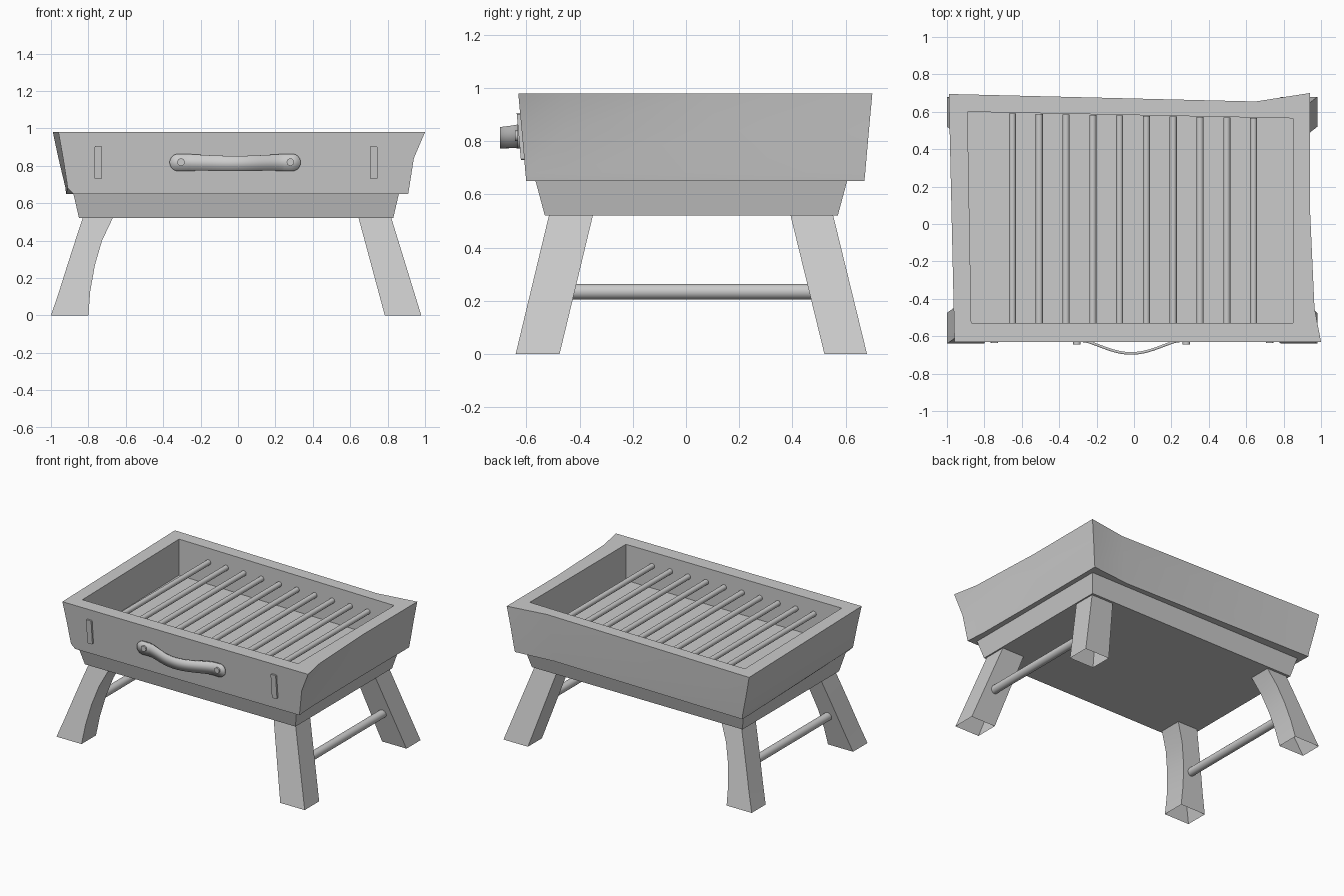
import bpy, bmesh, math
from mathutils import Vector

if "Cube" in bpy.data.objects:
    bpy.data.objects.remove(bpy.data.objects["Cube"])


def make(name, verts, faces, smooth=None):
    me = bpy.data.meshes.new(name)
    bm = bmesh.new()
    vs = [bm.verts.new(v) for v in verts]
    for f in faces:
        bm.faces.new([vs[i] for i in f])
    bmesh.ops.recalc_face_normals(bm, faces=bm.faces)
    bm.to_mesh(me)
    bm.free()
    ob = bpy.data.objects.new(name, me)
    bpy.context.collection.objects.link(ob)
    if smooth:
        bpy.ops.object.select_all(action='DESELECT')
        ob.select_set(True)
        bpy.context.view_layer.objects.active = ob
        bpy.ops.object.shade_smooth_by_angle(angle=math.radians(smooth))
    return ob


def loft(name, rings, cap_start=True, cap_end=True, smooth=None):
    """Skin a list of equally long closed rings."""
    n = len(rings[0])
    verts = [p for r in rings for p in r]
    faces = [(k * n + i, k * n + (i + 1) % n, (k + 1) * n + (i + 1) % n, (k + 1) * n + i)
             for k in range(len(rings) - 1) for i in range(n)]
    if cap_start:
        faces.append(tuple(range(n)))
    if cap_end:
        faces.append(tuple(range((len(rings) - 1) * n, len(rings) * n)))
    return make(name, verts, faces, smooth)


def rod(name, x, z, y0, y1, r, sides=16):
    rings = [[(x + r * math.cos(2 * math.pi * i / sides), y, z + r * math.sin(2 * math.pi * i / sides))
              for i in range(sides)] for y in (y0, y1)]
    return loft(name, rings, smooth=40)


def at(z, pts):
    return [(x, y, z) for x, y in pts]


# Firebox: hand-shaped tray with slightly warped rim, open on top
rim = [(-.96, -.63), (1, -.63), (.965, -.45), (.94, .1), (.94, .70), (.65, .655), (-.99, .695)]
mid = [(-.935, -.617), (.94, -.617), (.93, -.45), (.92, .1), (.92, .687), (.63, .65), (-.96, .685)]
low = [(-.91, -.603), (.915, -.603), (.907, -.45), (.90, .1), (.90, .673), (.61, .642), (-.922, .673)]
base = [(-.88, -.60), (.91, -.60), (.90, -.45), (.895, .1), (.895, .67), (.60, .64), (-.92, .67)]
inner = [(-.87, -.53), (.85, -.53), (.85, -.38), (.85, .1), (.85, .565), (.60, .57), (-.89, .60)]
loft("firebox", [at(.65, base), at(.68, low), at(.84, mid), at(.98, rim), at(.98, inner), at(.72, inner)],
     smooth=25)

# Lower tier under the firebox
loft("lower_tier", [at(.52, [(-.85, -.53), (.83, -.53), (.83, .57), (-.85, .57)]),
                    at(.65, [(-.88, -.565), (.86, -.565), (.86, .605), (-.88, .605)])])

# Splayed hollow legs: (z, outer x, inner x); left pair is curved inside
left = [(0, -1, -.80), (.13, -.956, -.79), (.27, -.912, -.765), (.40, -.87, -.727), (.52, -.83, -.67)]
right = [(0, .98, .785), (.52, .82, .645)]
for side, prof in (("left", left), ("right", right)):
    for end, y0, y1, shift in (("front", -.64, -.475, .125), ("back", .52, .68, -.127)):
        rings = []
        for z, xo, xi in prof:
            d = shift * z / .52
            rings.append([(xo, y0 + d, z), (xi, y0 + d, z), (xi, y1 + d, z), (xo, y1 + d, z)])
        loft(f"{end}_{side}_leg", rings, cap_start=False, smooth=25)

# Cross rods joining front and back legs
for side, x in (("left", -.84), ("right", .83)):
    rod(f"{side}_cross_rod", x, .235, -.435, .475, .029, 20)

# Grill bars
for i in range(10):
    x = -.65 + i * .1433
    rod(f"grill_bar_{i + 1}", x, .88, -.535, .592 - .02 * (x + .65), .019, 12)

# Strap handle bowed out from the front, with rounded ends
xc, half, n = -.015, .35, 48
verts, faces = [], []
for i in range(n + 1):
    u = -math.cos(math.pi * i / n)
    x = xc + half * u
    h = .04 + .006 * min(1, abs(u) / .8) ** 2
    edge = half * (1 - abs(u))
    if edge < .046:
        h *= math.sqrt(max(.02, 1 - (1 - edge / .046) ** 2))
    bow = math.cos(math.pi / 2 * min(1, abs(u) / .72)) ** 1.3
    y = -.625 - .067 * bow
    zc = .818 - .005 * bow
    verts += [(x, y, zc - h), (x, y, zc + h)]
    if i:
        faces.append((2 * i - 2, 2 * i, 2 * i + 1, 2 * i - 1))
strap = make("strap_handle", verts, faces, 40)
mod = strap.modifiers.new("thickness", 'SOLIDIFY')
mod.thickness = .014
mod.offset = 0

# Rivets holding the strap
for side, x in (("left", -.305), ("right", .28)):
    rod(f"{side}_rivet", x, .82, -.643, -.61, .02)

# Flat latch tabs following the front wall slope
for side, x in (("left", -.747), ("right", .725)):
    w, h, t = .02, .088, .012
    ring = [Vector((x + a * w, 0, b * h)) for a, b in ((-1, -.95), (-.8, -1), (.8, -1), (1, -.95),
                                                       (1, .95), (.8, 1), (-.8, 1), (-1, .95))]
    rings = [[(p.x, y - .09 * p.z, .817 + p.z) for p in ring] for y in (-.61, -.628)]
    loft(f"{side}_latch_tab", rings)
